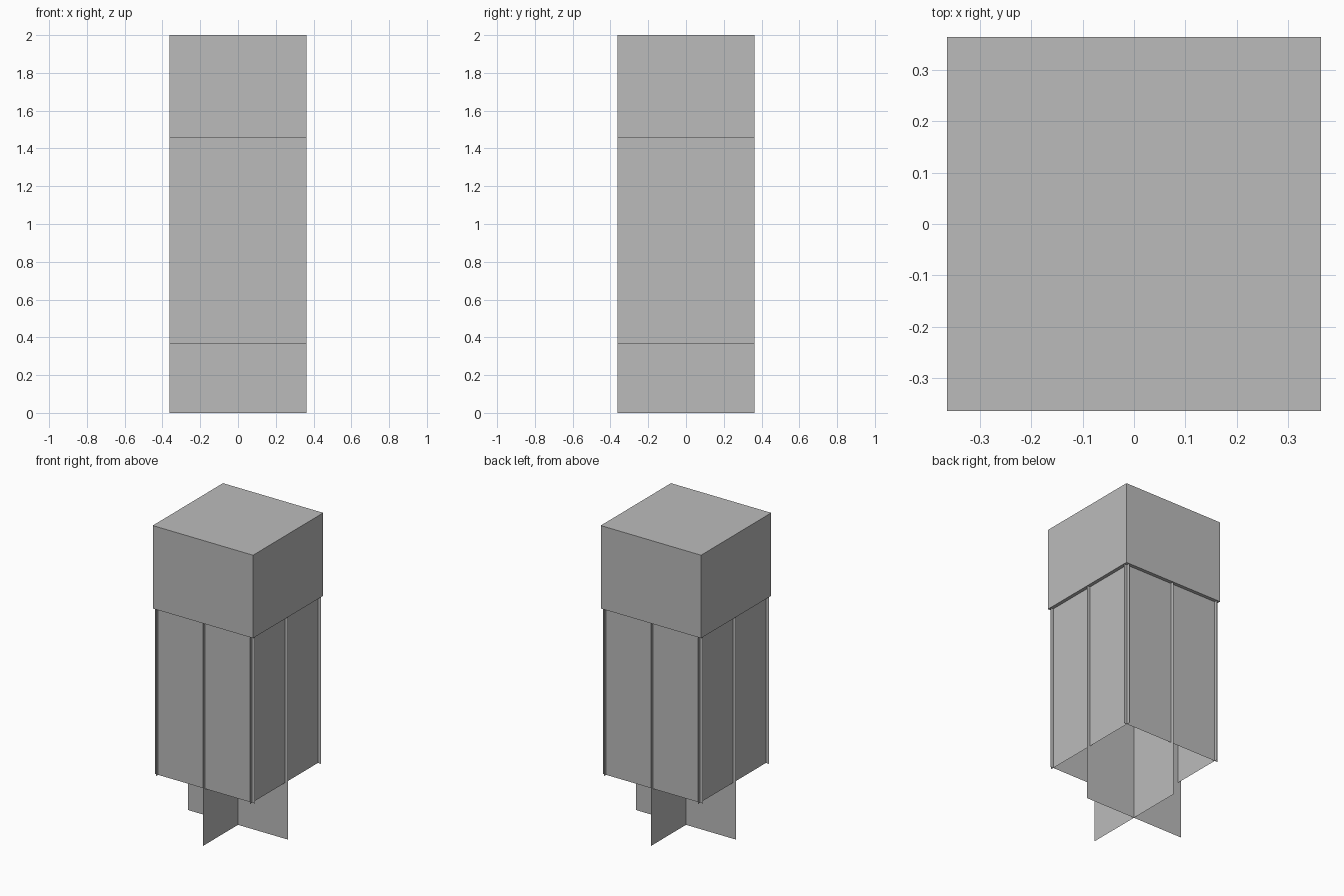
import bpy
import math
from mathutils import Matrix

if "Cube" in bpy.data.objects:
    bpy.data.objects.remove(bpy.data.objects["Cube"])

HALF = 0.363      # half of the overall width
INSET = 0.0227    # how far the side panels sit inside the cap's outline
Z_SKIRT = 0.366   # bottom of the side panels
Z_CAP = 1.457     # underside of the cap
Z_TOP = 2.0

grey = bpy.data.materials.new("plain_grey")
grey.diffuse_color = (0.5, 0.5, 0.5, 1.0)
grey.use_nodes = True
grey.node_tree.nodes["Principled BSDF"].inputs["Base Color"].default_value = grey.diffuse_color


def make_object(name, verts, faces):
    mesh = bpy.data.meshes.new(name)
    mesh.from_pydata(verts, [], faces)
    mesh.materials.append(grey)
    obj = bpy.data.objects.new(name, mesh)
    bpy.context.collection.objects.link(obj)
    return obj


def upright_panel(name, offset, turn, z0, z1):
    """Thin sheet facing -y at distance 'offset', turned about the z axis."""
    obj = make_object(name,
                      [(-HALF, -offset, z0), (HALF, -offset, z0),
                       (HALF, -offset, z1), (-HALF, -offset, z1)],
                      [(0, 1, 2, 3)])
    obj.data.transform(Matrix.Rotation(turn, 4, 'Z'))
    return obj


# Solid square cap
bpy.ops.mesh.primitive_cube_add(size=1, location=(0, 0, (Z_CAP + Z_TOP) / 2))
cap = bpy.context.object
cap.name = "cap"
cap.scale = (2 * HALF, 2 * HALF, Z_TOP - Z_CAP)
cap.data.materials.append(grey)

# Four side panels that overlap past each other at the corners, open below
for i, side in enumerate(("front", "right", "back", "left")):
    upright_panel(side + "_panel", HALF - INSET, i * math.pi / 2, Z_SKIRT, Z_CAP)

# Two crossing sheets through the middle, reaching the ground
upright_panel("cross_sheet_wide", 0.0, 0.0, 0.0, Z_CAP)
upright_panel("cross_sheet_deep", 0.0, math.pi / 2, 0.0, Z_CAP)
